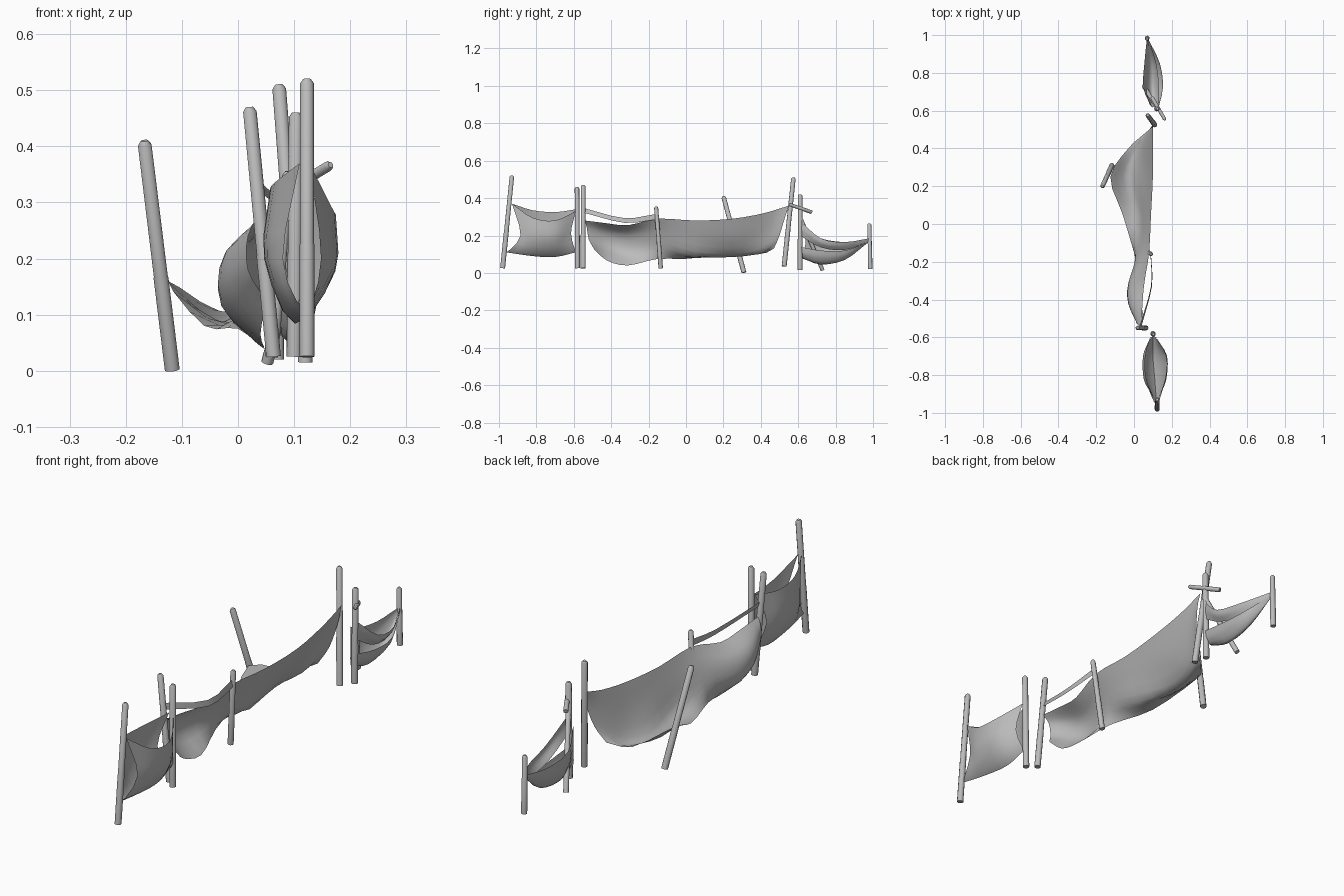
import bpy, bmesh
from mathutils import Vector

cube = bpy.data.objects.get("Cube")
if cube:
    bpy.data.objects.remove(cube)

CM = 0.01  # all part sizes below are in hundredths

grey = bpy.data.materials.new("plain_grey")
grey.use_nodes = True
grey.diffuse_color = (0.5, 0.5, 0.5, 1)
grey.node_tree.nodes["Principled BSDF"].inputs["Base Color"].default_value = (0.5, 0.5, 0.5, 1)


def finish(name, bm, angle):
    mesh = bpy.data.meshes.new(name)
    bm.to_mesh(mesh)
    bm.free()
    mesh.materials.append(grey)
    obj = bpy.data.objects.new(name, mesh)
    bpy.context.collection.objects.link(obj)
    bpy.ops.object.select_all(action='DESELECT')
    obj.select_set(True)
    bpy.context.view_layer.objects.active = obj
    bpy.ops.object.shade_smooth_by_angle(angle=angle)
    return obj


def smooth_line(points, steps):
    """Spline that passes through every point."""
    pts = [points[0] * 2 - points[1]] + points + [points[-1] * 2 - points[-2]]
    line = []
    for a, b, c, d in zip(pts, pts[1:], pts[2:], pts[3:]):
        for i in range(steps):
            t = i / steps
            line.append(b + (c - a) * (t / 2) + (a * 2 - b * 5 + c * 4 - d) * (t * t / 2)
                        + (b * 3 - a - c * 3 + d) * (t ** 3 / 2))
    return line + [points[-1]]


def cloth(name, sections, steps=3):
    """Sheet lofted through cross-sections."""
    rows = [smooth_line([Vector(p) * CM for p in s], steps) for s in sections]
    columns = [smooth_line(list(c), steps) for c in zip(*rows)]
    bm = bmesh.new()
    grid = [[bm.verts.new(p) for p in c] for c in columns]
    for left, right in zip(grid, grid[1:]):
        for i in range(len(left) - 1):
            bm.faces.new((left[i], left[i + 1], right[i + 1], right[i]))
    return finish(name, bm, 1.2)


def pole(name, foot, top, radius=1.35, sides=9):
    """Rough stake: thicker foot, slightly thinner upper part, blunt tip."""
    foot, top = Vector(foot) * CM, Vector(top) * CM
    axis = top - foot
    turn = axis.to_track_quat('Z', 'Y').to_matrix().to_4x4()
    tip = 0.008 / axis.length
    profile = [(0, 1), (0.4, 1), (0.41, 0.94), (1 - tip, 0.92), (1, 0.5)]
    bm = bmesh.new()
    rings = []
    for t, scale in profile:
        ring = bmesh.ops.create_circle(bm, segments=sides, radius=radius * scale * CM)["verts"]
        bmesh.ops.transform(bm, matrix=turn, verts=ring)
        bmesh.ops.translate(bm, vec=foot + axis * t, verts=ring)
        rings.append(ring)
    for low, high in zip(rings, rings[1:]):
        for i in range(sides):
            j = (i + 1) % sides
            bm.faces.new((low[i], low[j], high[j], high[i]))
    bm.faces.new(rings[0])
    bm.faces.new(rings[-1])
    bmesh.ops.recalc_face_normals(bm, faces=bm.faces)
    return finish(name, bm, 0.8)


# Stakes
pole("front_end_pole", (12.3, -98, 2.5), (12.3, -93, 52))
pole("front_inner_pole", (10, -58, 2.5), (10.3, -58.3, 46))
pole("middle_front_pole", (6.3, -55, 2.5), (2, -55, 47))
pole("middle_side_pole", (6, -13.5, 2.5), (9, -16, 35.5), 1.2)
pole("leaning_pole", (-11.7, 31, 0.2), (-16.7, 20, 41))
pole("middle_back_pole", (11, 52.5, 3.5), (7.3, 57.5, 51))
pole("back_inner_pole", (12, 61, 1.5), (12.4, 61, 42))
pole("back_prop", (5.2, 73, 1.5), (12.5, 61, 30), 1.1)
pole("back_peg", (9.5, 67, 32.5), (16.5, 55, 36.7), 1)
pole("back_end_pole", (7, 98.5, 2), (7, 98, 26.5), 1.2)

# Front trough of cloth, open at the top and at both ends
cloth("front_cloth", [
    [(11, -93, 37), (8, -88, 20), (12, -96, 11), (14.8, -88.5, 20), (12.7, -93, 37)],
    [(6.5, -82, 33.5), (5.2, -82, 20), (11, -82, 9), (16.8, -82, 18), (16.5, -82, 29.5)],
    [(6, -70, 32.5), (4.8, -70, 20), (10, -70, 8.5), (17, -70, 18), (17, -70, 28)],
    [(9, -59, 34), (7, -64, 21), (10, -59, 11), (12.5, -61.5, 21), (11, -59, 33)],
])

# Long billowing sheet, its lower edge pulled out to the leaning pole
cloth("long_cloth", [
    [(4, -54, 28), (1.8, -53, 24), (1.8, -52, 18), (5, -49, 12.5)],
    [(4.5, -42, 26.5), (-2, -42, 21.5), (-2.5, -42, 14), (4, -42, 6.5)],
    [(5.5, -31, 25.5), (-1.5, -31, 20), (-2.5, -31, 11), (4.5, -31, 4)],
    [(8, -15, 29), (4.5, -15, 22), (1.5, -15, 14), (0, -15, 7.5)],
    [(9, 5, 28), (6, 5, 19), (2, 5, 9), (-6, 5, 8)],
    [(10, 25, 29), (5, 25, 17), (-3, 25, 8.5), (-12.5, 25, 16)],
    [(10, 42, 32), (6, 41, 21), (2, 40, 11), (-3, 40, 10.5)],
    [(10, 55, 36), (10, 53, 30), (8, 50, 20), (4.5, 47, 13)],
])

# Narrow band tied between the middle poles
cloth("tie_band", [
    [(3, -54, 34.5), (4, -54, 32)],
    [(9, -33, 29.3), (9.5, -33, 26.8)],
    [(8.7, -16, 31.5), (9, -16, 28.5)],
])

# Back hammock, its near rim lower than the far one
cloth("back_cloth", [
    [(10, 61, 25), (8, 64, 17), (9.5, 62, 8), (12.5, 62, 10), (13, 61, 14)],
    [(5, 72, 18.5), (5.5, 72, 11), (9.5, 72, 4.5), (13, 72, 8), (14, 72, 12)],
    [(5.5, 85, 16.5), (6, 85, 12), (9, 85, 7), (12, 85, 9), (13, 85, 12)],
    [(6.8, 98, 18), (6.8, 97, 17), (7.2, 97, 16), (7.5, 97, 16.5), (7.5, 98, 17)],
])

# Second strip slung above the low rim of the back hammock
cloth("back_band", [
    [(12.5, 61, 28), (13, 61.5, 24), (12.5, 61, 20)],
    [(15.3, 72, 18.5), (15, 72, 16), (13, 72, 13.7)],
    [(13.7, 85, 16.5), (13, 85, 14.5), (11.5, 85, 12.3)],
    [(7.5, 98, 18.5), (7.5, 98, 17.8), (7.5, 98, 17)],
])
